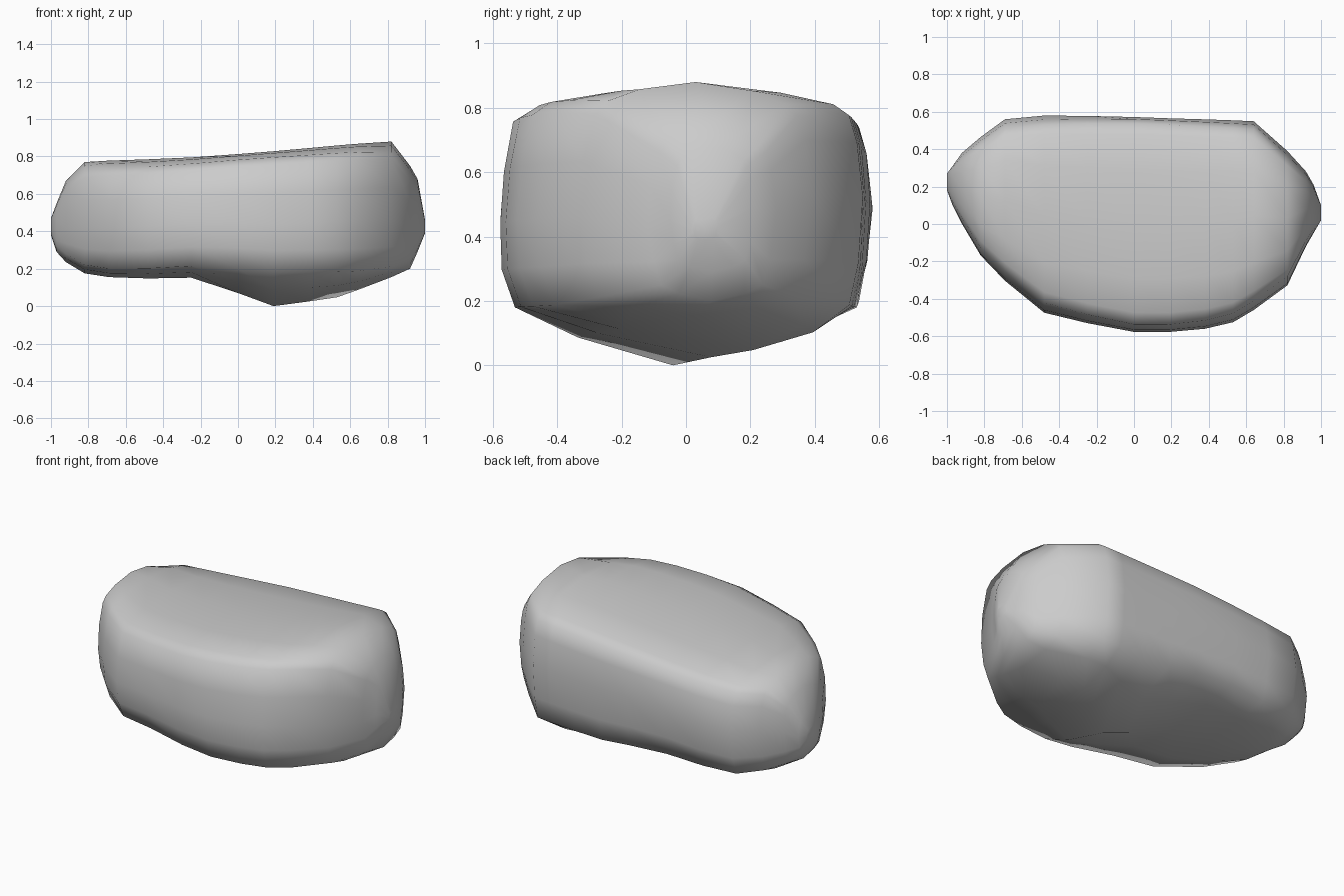
import bpy, bmesh, math

# Stations along x: x, front y, back y, keel z, lower corner z, top z, keel position (0 front .. 1 back), end rounding
stations = [
    (-1.0, 0.18, 0.27, 0.38, 0.39, 0.47, 0.5, 0.7),
    (-0.97, 0.10, 0.31, 0.29, 0.30, 0.55, 0.5, 0.7),
    (-0.92, 0.0, 0.38, 0.235, 0.25, 0.67, 0.5, 0.6),
    (-0.82, -0.17, 0.465, 0.175, 0.19, 0.77, 0.5, 0.45),
    (-0.69, -0.305, 0.56, 0.155, 0.18, 0.778, 0.5, 0.3),
    (-0.48, -0.475, 0.58, 0.148, 0.19, 0.785, 0.5, 0.2),
    (-0.25, -0.53, 0.578, 0.152, 0.21, 0.795, 0.5, 0.08),
    (0.0, -0.577, 0.572, 0.07, 0.20, 0.813, 0.47, 0.0),
    (0.19, -0.577, 0.565, 0.0, 0.18, 0.828, 0.47, 0.0),
    (0.38, -0.56, 0.56, 0.025, 0.18, 0.845, 0.57, 0.05),
    (0.53, -0.525, 0.555, 0.045, 0.18, 0.859, 0.68, 0.1),
    (0.64, -0.46, 0.55, 0.085, 0.18, 0.868, 0.6, 0.15),
    (0.82, -0.33, 0.39, 0.155, 0.18, 0.88, 0.5, 0.4),
    (0.92, -0.12, 0.28, 0.20, 0.21, 0.75, 0.5, 0.6),
    (0.96, -0.05, 0.21, 0.29, 0.30, 0.68, 0.5, 0.6),
    (1.0, 0.02, 0.10, 0.39, 0.40, 0.46, 0.5, 0.6),
]


def section(yf, yb, zb, zs, zt, k, rounding):
    """Boxy ring with a crowned top and a shallow keel, pulled towards an ellipse by rounding."""
    w, h = yb - yf, zt - zs
    keel = yf + k * w
    ring = [
        (yf + 0.50 * w, zt),
        (yf + 0.25 * w, zt - 0.015 * h),
        (yf + 0.09 * w, zt - 0.05 * h),
        (yf + 0.035 * w, zt - 0.11 * h),
        (yf + 0.01 * w, zt - 0.35 * h),
        (yf, zs + 0.40 * h),
        (yf + 0.004 * w, zs + 0.18 * h),
        (yf + 0.04 * w, zs),
        (yf + 0.45 * (keel - yf), zb + 0.48 * (zs - zb)),
        (keel, zb),
        (yb - 0.45 * (yb - keel), zb + 0.40 * (zs - zb)),
        (yb - 0.03 * w, zs),
        (yb - 0.01 * w, zs + 0.20 * h),
        (yb, zs + 0.50 * h),
        (yb - 0.01 * w, zt - 0.25 * h),
        (yb - 0.03 * w, zt - 0.12 * h),
        (yb - 0.08 * w, zt - 0.07 * h),
        (yb - 0.25 * w, zt - 0.025 * h),
    ]
    cy, cz, ry, rz = (yf + yb) / 2, (zb + zt) / 2, w / 2, (zt - zb) / 2
    out = []
    for y, z in ring:
        d = max(1.0, math.hypot((y - cy) / ry, (z - cz) / rz))
        s = 1 - rounding * (1 - 1 / d)
        out.append((cy + (y - cy) * s, cz + (z - cz) * s))
    return out


# Boulder: loft the rings and cap both ends
bm = bmesh.new()
rings = [[bm.verts.new((s[0], y, z)) for y, z in section(*s[1:])] for s in stations]
n = len(rings[0])
for a, b in zip(rings, rings[1:]):
    for i in range(n):
        j = (i + 1) % n
        bm.faces.new((a[i], a[j], b[j], b[i]))
bm.faces.new(rings[0])
bm.faces.new(rings[-1])
bmesh.ops.recalc_face_normals(bm, faces=bm.faces)
for f in bm.faces:
    f.smooth = True

mesh = bpy.data.meshes.new("boulder")
bm.to_mesh(mesh)
bm.free()
boulder = bpy.data.objects.new("boulder", mesh)
bpy.context.collection.objects.link(boulder)
